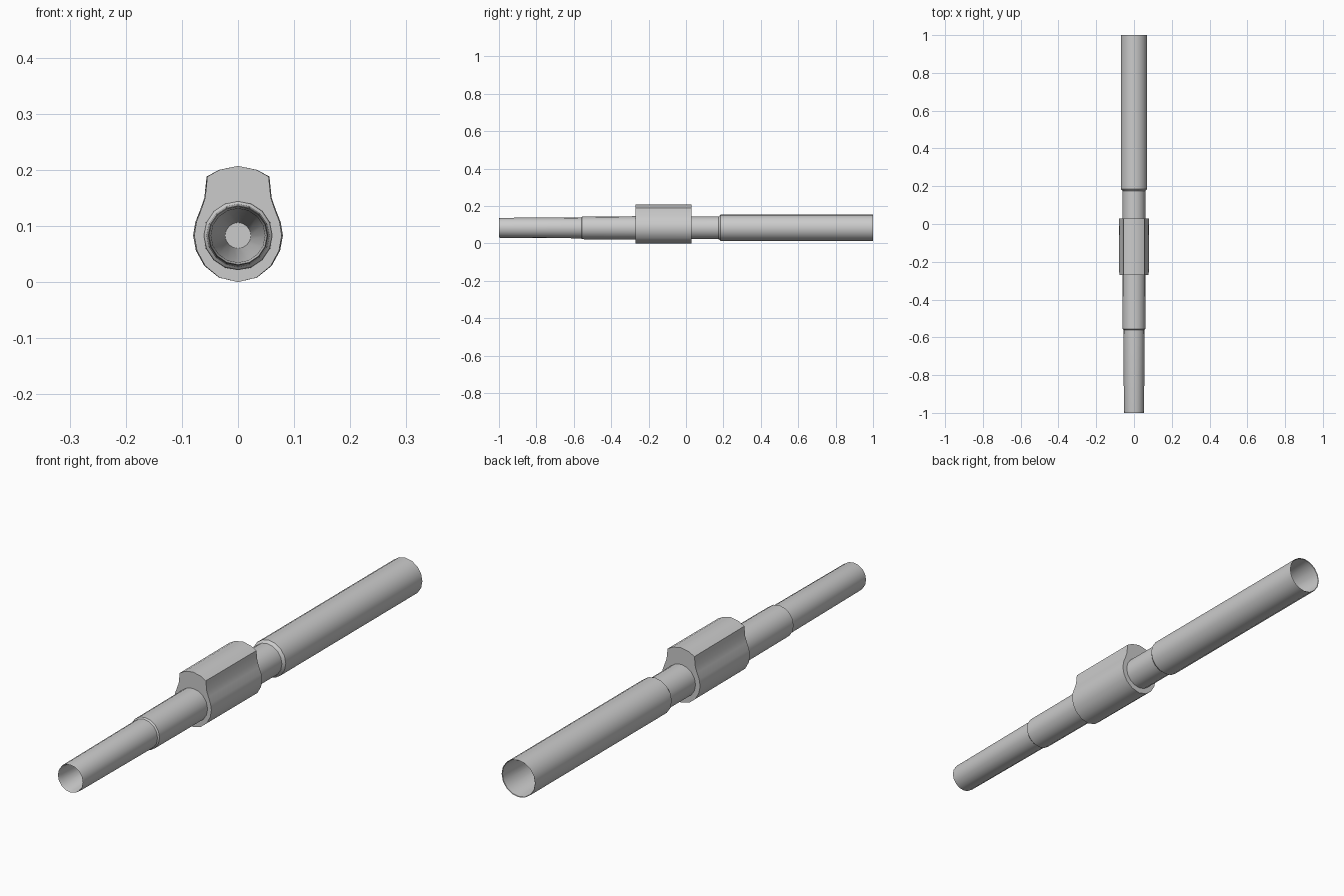
import bpy, bmesh, math

if "Cube" in bpy.data.objects:
    bpy.data.objects.remove(bpy.data.objects["Cube"])

AXIS_Z = 0.083
SIDES = 16


def finish(name, bm):
    bmesh.ops.recalc_face_normals(bm, faces=bm.faces[:])
    mesh = bpy.data.meshes.new(name)
    bm.to_mesh(mesh)
    bm.free()
    obj = bpy.data.objects.new(name, mesh)
    bpy.context.collection.objects.link(obj)
    bpy.ops.object.select_all(action='DESELECT')
    obj.select_set(True)
    bpy.context.view_layer.objects.active = obj
    bpy.ops.object.shade_smooth_by_angle(angle=math.radians(35))
    return obj


def loft(name, loops):
    """Bridge equal-sized loops of points and cap both ends."""
    bm = bmesh.new()
    rings = [[bm.verts.new(p) for p in loop] for loop in loops]
    for a, b in zip(rings, rings[1:]):
        for i in range(len(a)):
            j = (i + 1) % len(a)
            bm.faces.new((a[i], a[j], b[j], b[i]))
    bm.faces.new(rings[0])
    bm.faces.new(rings[-1])
    return finish(name, bm)


def circle(y, r):
    return [(r * math.sin(t), y, AXIS_Z - r * math.cos(t))
            for t in (2 * math.pi * i / SIDES for i in range(SIDES))]


# Stepped tube with a tapering bore at each open end: (y, radius)
tube_profile = [
    (-0.55, 0.023), (-0.985, 0.048), (-1.0, 0.052),
    (-0.99, 0.0535), (-0.56, 0.056),
    (-0.555, 0.061), (-0.27, 0.062),
    (0.03, 0.061), (0.175, 0.061),
    (0.185, 0.070), (1.0, 0.070),
    (0.998, 0.068), (0.2, 0.03),
]
loft("stepped_tube", [circle(y, r) for y, r in tube_profile])

# Centre housing: round underside, narrower domed top block
half = [(0.034, 0.008), (0.060, 0.029), (0.075, 0.056), (0.080, 0.083),
        (0.076, 0.107), (0.067, 0.130), (0.060, 0.150), (0.056, 0.188),
        (0.034, 0.200)]
section = [(0, 0)] + half + [(0, 0.207)] + [(-x, z) for x, z in reversed(half)]
loft("housing", [[(x * s, y, z) for x, z in section]
                 for y, s in ((-0.27, 0.975), (0.03, 1.0))])
